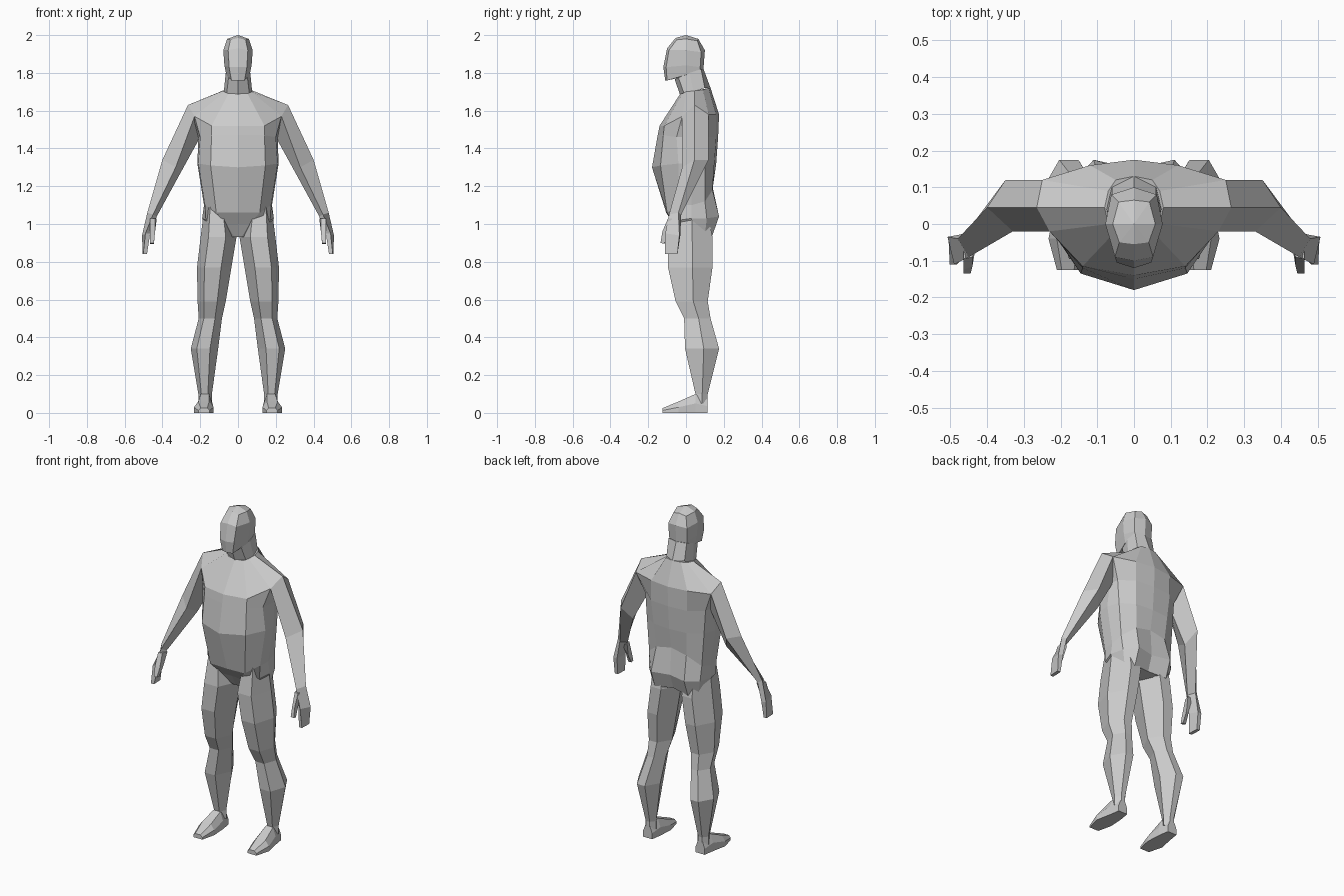
import bpy, bmesh

skin = bpy.data.materials.new("plain_grey")
skin.diffuse_color = (0.6, 0.6, 0.6, 1)


def loft(name, rings, apex=None):
    """Skin closed rings of points; close the ends with a face or an apex."""
    bm = bmesh.new()
    vs = [[bm.verts.new(p) for p in r] for r in rings]
    n = len(vs[0])
    for a, b in zip(vs, vs[1:]):
        for i in range(n):
            j = (i + 1) % n
            bm.faces.new((a[i], a[j], b[j], b[i]))
    bm.faces.new(vs[0])
    if apex:
        top = bm.verts.new(apex)
        for i in range(n):
            bm.faces.new((vs[-1][i], vs[-1][(i + 1) % n], top))
    else:
        bm.faces.new(vs[-1])
    bmesh.ops.recalc_face_normals(bm, faces=bm.faces)
    me = bpy.data.meshes.new(name)
    bm.to_mesh(me)
    bm.free()
    me.materials.append(skin)
    ob = bpy.data.objects.new(name, me)
    bpy.context.collection.objects.link(ob)
    return ob


def whole(half):
    """Complete a half ring (front centre to back centre) across x = 0."""
    return half + [(-x, y, z) for x, y, z in half[-2:0:-1]]


def pair(name, rings):
    for side, s in (("left", 1), ("right", -1)):
        loft(f"{side}_{name}", [[(s * x, y, z) for x, y, z in r] for r in rings])


# Torso: neck base, shoulder line, armpit, belly, waist
torso = [
    [(0, -.03, 1.69), (.05, -.02, 1.69), (.07, 0, 1.70), (.08, .045, 1.705),
     (.07, .09, 1.71), (.05, .12, 1.72), (0, .13, 1.72)],
    [(0, -.14, 1.52), (.14, -.115, 1.52), (.23, -.02, 1.57), (.265, .045, 1.63),
     (.25, .12, 1.58), (.12, .16, 1.58), (0, .175, 1.58)],
    [(0, -.15, 1.47), (.14, -.12, 1.47), (.20, -.05, 1.46), (.21, .045, 1.46),
     (.20, .10, 1.46), (.12, .16, 1.46), (0, .17, 1.46)],
    [(0, -.18, 1.30), (.145, -.135, 1.31), (.21, -.04, 1.32), (.215, .03, 1.32),
     (.19, .10, 1.32), (.11, .15, 1.32), (0, .16, 1.32)],
    [(0, -.105, 1.06), (.115, -.10, 1.06), (.175, -.04, 1.10), (.18, .03, 1.10),
     (.175, .10, 1.12), (.10, .14, 1.18), (0, .14, 1.20)],
]
loft("torso", [whole(r) for r in torso])

# Pelvis: waist, buttocks, crotch
pelvis = [
    torso[-1],
    [(0, -.06, 1.0), (.06, -.065, 1.0), (.17, -.04, 1.02), (.19, .03, 1.03),
     (.17, .11, 1.03), (.11, .175, 1.04), (0, .15, 1.04)],
    [(0, -.02, .93), (.02, -.02, .93), (.12, 0, .95), (.16, .03, .95),
     (.15, .10, .94), (.11, .14, .94), (0, .12, .95)],
]
loft("pelvis", [whole(r) for r in pelvis])

# Neck
neck = [
    [(0, -.03, 1.68), (.06, -.01, 1.69), (.075, .04, 1.70), (.06, .10, 1.72), (0, .13, 1.72)],
    [(0, -.06, 1.765), (.05, -.04, 1.775), (.065, .02, 1.80), (.06, .08, 1.82), (0, .093, 1.82)],
]
loft("neck", [whole(r) for r in neck])

# Head: jaw, cheeks, brow, crown
head = [
    [(0, -.11, 1.76), (.035, -.10, 1.76), (.062, 0, 1.79), (.055, .075, 1.80), (0, .09, 1.80)],
    [(0, -.12, 1.83), (.047, -.105, 1.83), (.072, 0, 1.84), (.06, .075, 1.83), (0, .093, 1.83)],
    [(0, -.10, 1.93), (.052, -.09, 1.92), (.078, 0, 1.92), (.062, .08, 1.91), (0, .10, 1.92)],
    [(0, -.055, 1.985), (.04, -.05, 1.975), (.058, 0, 1.98), (.042, .06, 1.97), (0, .065, 1.98)],
]
loft("head", [whole(r) for r in head], apex=(0, 0, 2.0))

# Arms: ridge, back, inner and front points at shoulder, elbow, wrist
pair("arm", [
    [(.265, .045, 1.63), (.25, .12, 1.58), (.20, .06, 1.46), (.23, -.02, 1.57)],
    [(.40, .045, 1.34), (.35, .12, 1.34), (.31, .06, 1.26), (.33, -.02, 1.30)],
    [(.48, -.04, 1.06), (.458, -.025, 1.05), (.43, -.06, 1.04), (.45, -.09, 1.05)],
])

# Hands: mitten and thumb
pair("hand", [
    [(.48, -.04, 1.06), (.458, -.025, 1.05), (.43, -.06, 1.04), (.45, -.09, 1.05)],
    [(.508, -.035, .94), (.48, -.03, .94), (.465, -.09, .95), (.49, -.11, .95)],
    [(.505, -.045, .84), (.485, -.045, .84), (.482, -.11, .84), (.502, -.11, .84)],
])
pair("thumb", [
    [(.465, -.05, 1.03), (.43, -.055, 1.03), (.44, -.09, 1.03), (.465, -.095, 1.03)],
    [(.465, -.09, .96), (.44, -.08, .95), (.44, -.115, .95), (.465, -.125, .96)],
    [(.465, -.115, .895), (.445, -.115, .895), (.445, -.135, .90), (.465, -.135, .90)],
])


def leg_ring(z, xi, xo, yf, yb):
    """Six-sided section from inner/outer x and front/back y limits."""
    w, ym = xo - xi, yf * .45 + yb * .55
    return [(xo, ym, z), (xi + w * .78, yf, z), (xi + w * .3, yf, z),
            (xi, ym, z), (xi + w * .32, yb, z), (xi + w * .68, yb, z)]


# Legs: hip, groin, thigh, knee, calf, ankle
pair("leg", [leg_ring(*r) for r in (
    (1.09, .04, .178, -.07, .11), (.93, .008, .198, -.098, .14),
    (.77, .035, .217, -.095, .14), (.59, .065, .214, -.055, .115),
    (.50, .085, .208, -.01, .13), (.34, .105, .25, -.005, .175),
    (.10, .138, .21, .05, .115), (.05, .138, .21, .05, .115))])


def foot_ring(y, xi, xo, z):
    """Flat-soled section with a narrower top."""
    w = (xo - xi) * .22
    return [(xi, y, 0), (xo, y, 0), (xo, y, z * .5), (xo - w, y, z),
            (xi + w, y, z), (xi, y, z * .5)]


# Feet: heel to toe
pair("foot", [foot_ring(*r) for r in (
    (.115, .145, .205, .07), (.05, .135, .215, .10),
    (-.04, .13, .233, .06), (-.125, .15, .21, .025))])
